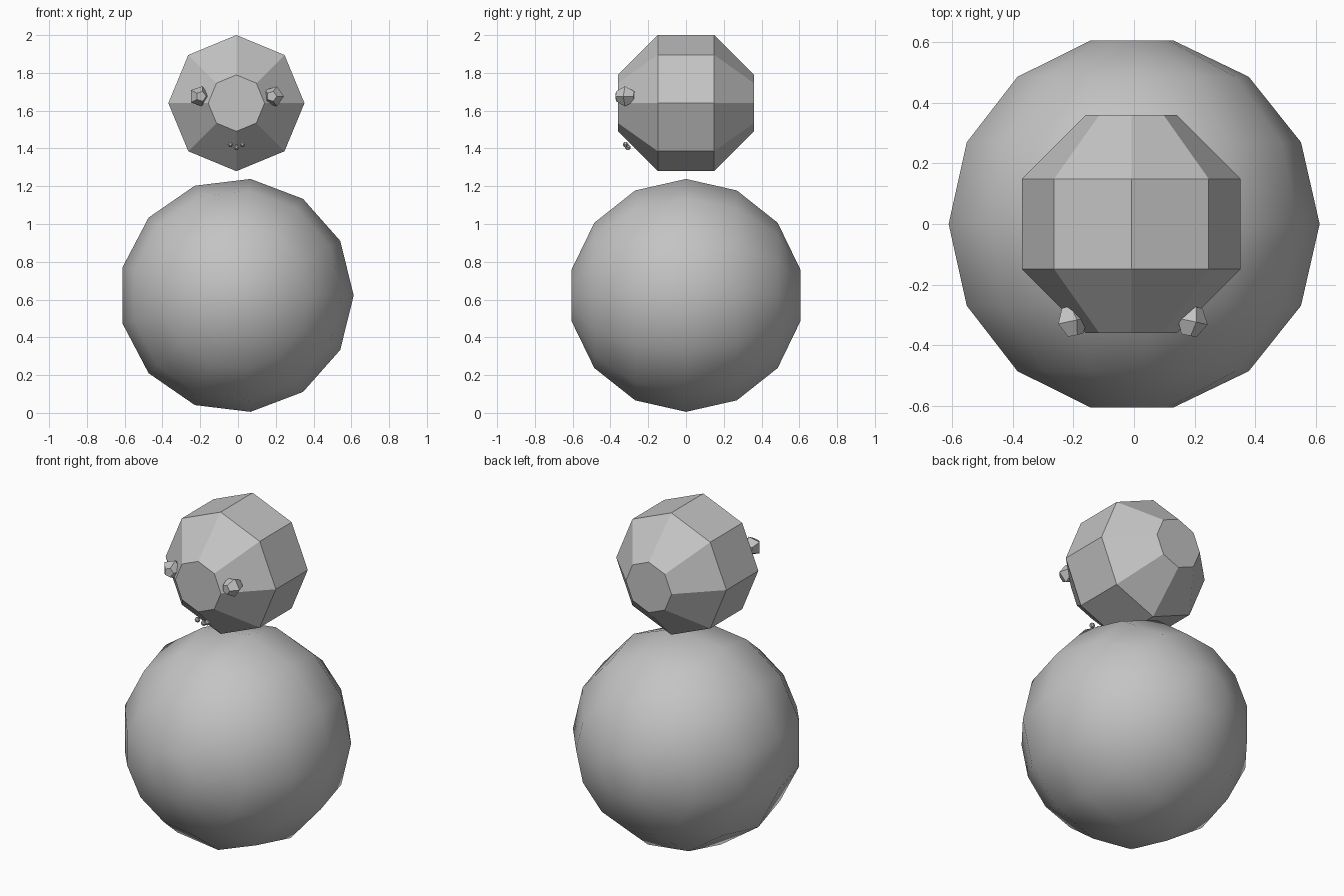
import bpy, bmesh, math
from mathutils import Vector, Matrix

cube = bpy.data.objects.get("Cube")
if cube:
    bpy.data.objects.remove(cube, do_unlink=True)

grey = bpy.data.materials.new("plain_grey")
grey.use_nodes = True
colour = (0.55, 0.55, 0.55, 1)
grey.diffuse_color = colour
grey.node_tree.nodes["Principled BSDF"].inputs["Base Color"].default_value = colour


def capped_ball(name, centre, radius, sides, rings, yaw=0.0):
    """Ball with its axis along y, closed by a flat face at each end."""
    bm = bmesh.new()
    loops = []
    for i in range(rings):
        lat = math.pi * (i + 0.5) / rings
        loops.append([bm.verts.new((
            radius * math.sin(lat) * math.cos(math.tau * k / sides),
            -radius * math.cos(lat),
            radius * math.sin(lat) * math.sin(math.tau * k / sides)))
            for k in range(sides)])
    for a, b in zip(loops, loops[1:]):
        for k in range(sides):
            n = (k + 1) % sides
            bm.faces.new((a[k], a[n], b[n], b[k]))
    bm.faces.new(loops[0])
    bm.faces.new(loops[-1])
    bmesh.ops.recalc_face_normals(bm, faces=bm.faces[:])
    bm.transform(Matrix.Translation(Vector(centre)) @ Matrix.Rotation(yaw, 4, 'Z'))
    mesh = bpy.data.meshes.new(name)
    bm.to_mesh(mesh)
    bm.free()
    mesh.materials.append(grey)
    obj = bpy.data.objects.new(name, mesh)
    bpy.context.collection.objects.link(obj)
    return obj


MID = -0.0085

# Body: many shallow facets, smoothed
body = capped_ball("body", (MID, 0, 0.622), 0.621, 13, 7)
bpy.ops.object.select_all(action='DESELECT')
body.select_set(True)
bpy.context.view_layer.objects.active = body
bpy.ops.object.shade_smooth_by_angle(angle=math.radians(30))

# Head: faceted
capped_ball("head", (MID, 0, 1.64), 0.39, 8, 4)

# Eyes
for side, label in ((-1, "right"), (1, "left")):
    capped_ball(label + "_eye", (MID + side * 0.197, -0.32, 1.676), 0.056, 5, 3,
                yaw=-side * math.radians(12))

# Mouth beads
for i in (-1, 0, 1):
    capped_ball("mouth_bead", (MID + i * 0.032, -0.308 - 0.012 * abs(i), 1.405 + 0.016 * abs(i)),
                0.016, 6, 4)
